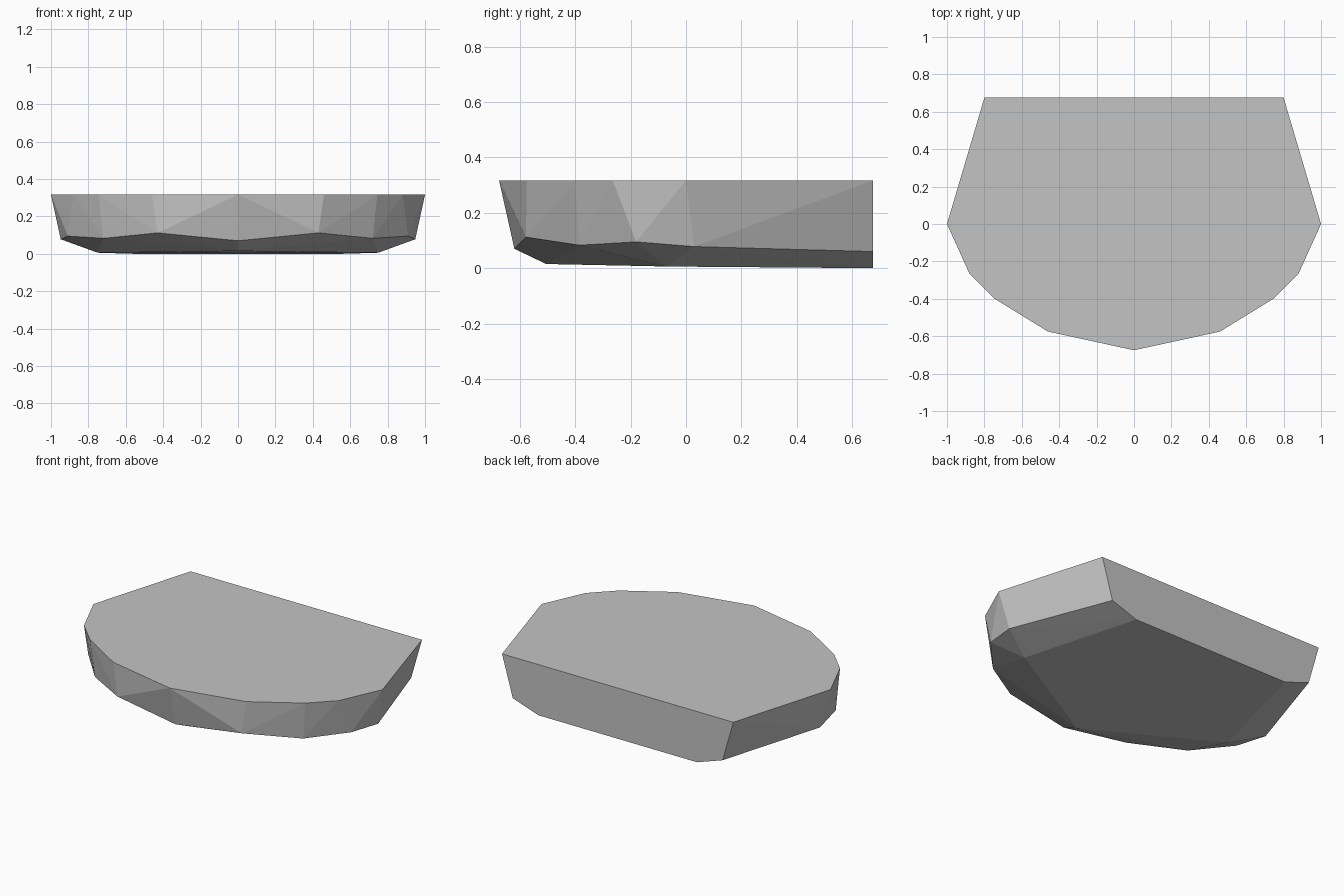
import bpy
import bmesh
import math

cube = bpy.data.objects.get("Cube")
if cube:
    bpy.data.objects.remove(cube, do_unlink=True)

# One half of each outline, from the front tip round to the back corner
RIM_HEIGHT = 0.317
rim = [(0, -0.675), (0.46, -0.575), (0.745, -0.4), (0.88, -0.265), (1, 0), (0.8, 0.675)]
chine = [(0, -0.62, 0.07), (0.43, -0.578, 0.112), (0.72, -0.385, 0.083),
         (0.91, -0.18, 0.095), (0.948, 0.03, 0.078), (0.726, 0.675, 0.06)]
keel = [(0, -0.505, 0.015), (0.75, -0.07, 0.006), (0.55, 0.675, 0)]


def mirrored(points):
    """Return the half outline together with its opposite side."""
    return points + [(-x, y, z) for x, y, z in points if x > 0]


# Faceted block stretched over the three outlines
bm = bmesh.new()
for outline in ([(x, y, RIM_HEIGHT) for x, y in rim], chine, keel):
    for point in mirrored(outline):
        bm.verts.new(point)
bmesh.ops.convex_hull(bm, input=bm.verts[:])
bmesh.ops.delete(bm, geom=[v for v in bm.verts if not v.link_faces], context='VERTS')

# Merge flat regions into single faces
bmesh.ops.dissolve_limit(bm, angle_limit=math.radians(0.3),
                         verts=bm.verts[:], edges=bm.edges[:])
bmesh.ops.recalc_face_normals(bm, faces=bm.faces[:])

mesh = bpy.data.meshes.new("faceted_block")
bm.to_mesh(mesh)
bm.free()
block = bpy.data.objects.new("faceted_block", mesh)
bpy.context.collection.objects.link(block)

# Plain grey finish
grey = bpy.data.materials.new("plain_grey")
grey.use_nodes = True
colour = (0.55, 0.55, 0.55, 1)
grey.diffuse_color = colour
grey.node_tree.nodes["Principled BSDF"].inputs["Base Color"].default_value = colour
mesh.materials.append(grey)
